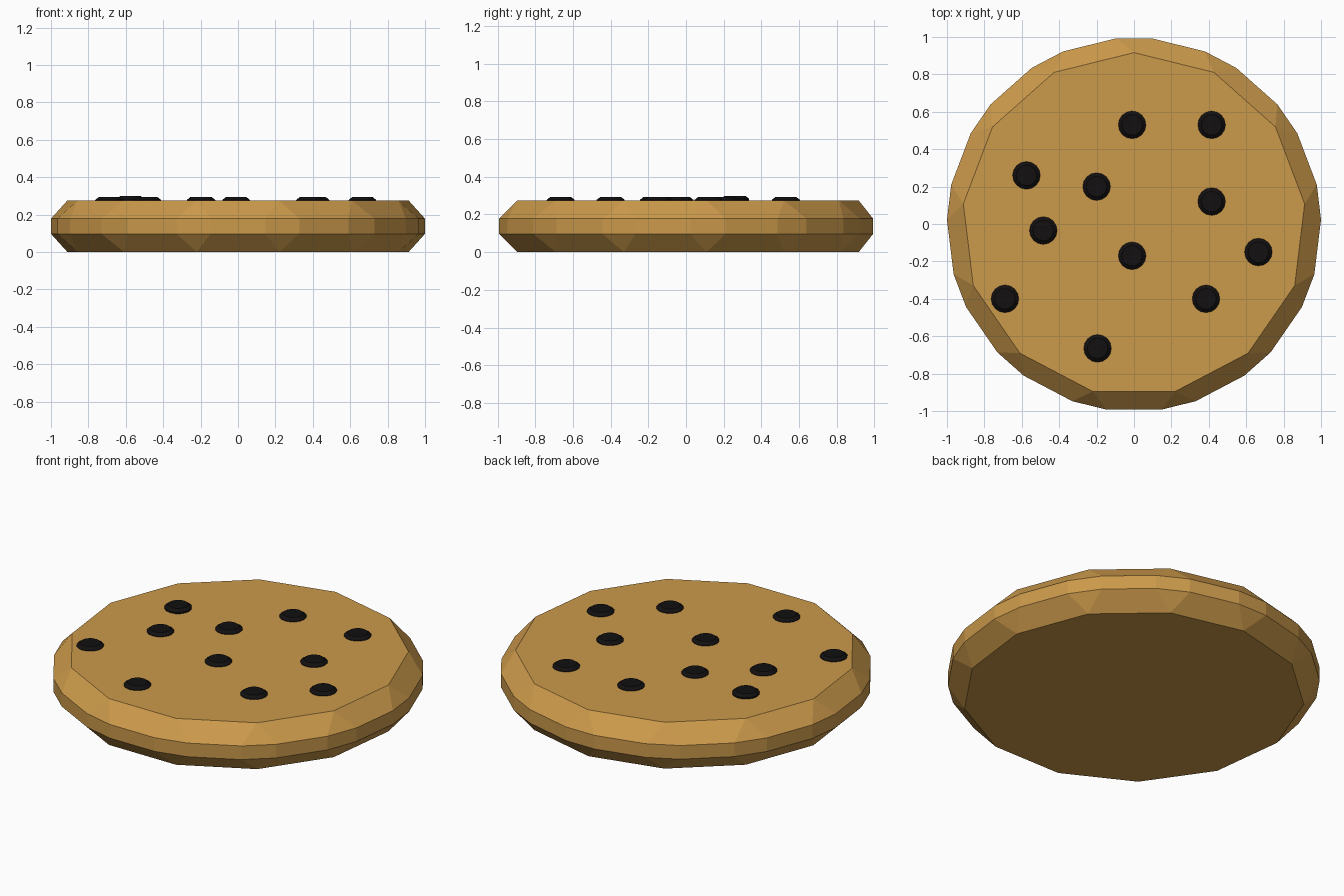
import bpy
import bmesh
import math

if "Cube" in bpy.data.objects:
    bpy.data.objects.remove(bpy.data.objects["Cube"])


def material(name, color):
    m = bpy.data.materials.new(name)
    m.diffuse_color = color
    m.use_nodes = True
    m.node_tree.nodes["Principled BSDF"].inputs["Base Color"].default_value = m.diffuse_color
    return m


def prism(name, sides, rings, mat, loc=(0, 0, 0)):
    """Flat-faced turned solid; rings are (radius, z) pairs, first corner on +y."""
    bm = bmesh.new()
    loops = []
    for r, z in rings:
        angles = [math.pi / 2 + 2 * math.pi * i / sides for i in range(sides)]
        loops.append([bm.verts.new((r * math.cos(a), r * math.sin(a), z)) for a in angles])
    bm.faces.new(loops[0][::-1])
    bm.faces.new(loops[-1])
    for lo, hi in zip(loops, loops[1:]):
        for i in range(sides):
            j = (i + 1) % sides
            bm.faces.new((lo[i], lo[j], hi[j], hi[i]))
    mesh = bpy.data.meshes.new(name)
    bm.to_mesh(mesh)
    bm.free()
    mesh.materials.append(mat)
    ob = bpy.data.objects.new(name, mesh)
    ob.location = loc
    bpy.context.collection.objects.link(ob)
    return ob


dough = material("dough", (0.60, 0.32, 0.07, 1))
chocolate = material("chocolate", (0.006, 0.005, 0.005, 1))

# Cookie: 13-sided slab with every edge chamfered
cookie = prism("cookie", 13, [(1.019, 0), (1.019, 0.275)], dough, (0, -0.003, 0))
bev = cookie.modifiers.new("chamfer", 'BEVEL')
bev.width = 0.097
bev.segments = 1
bev.limit_method = 'NONE'

# Chocolate chips, slightly proud of the top face
chips = [(-0.01, 0.53), (0.415, 0.53), (-0.575, 0.26), (-0.2, 0.2),
         (0.415, 0.12), (-0.485, -0.035), (-0.01, -0.17), (0.665, -0.15),
         (-0.69, -0.4), (0.385, -0.4), (-0.195, -0.665)]
for n, (x, y) in enumerate(chips):
    lift = 0.006 if n == 2 else 0
    prism("chip_%02d" % (n + 1), 16,
          [(0.055, 0.255), (0.074, 0.27), (0.074, 0.278), (0.055, 0.293)],
          chocolate, (x, y, lift))
